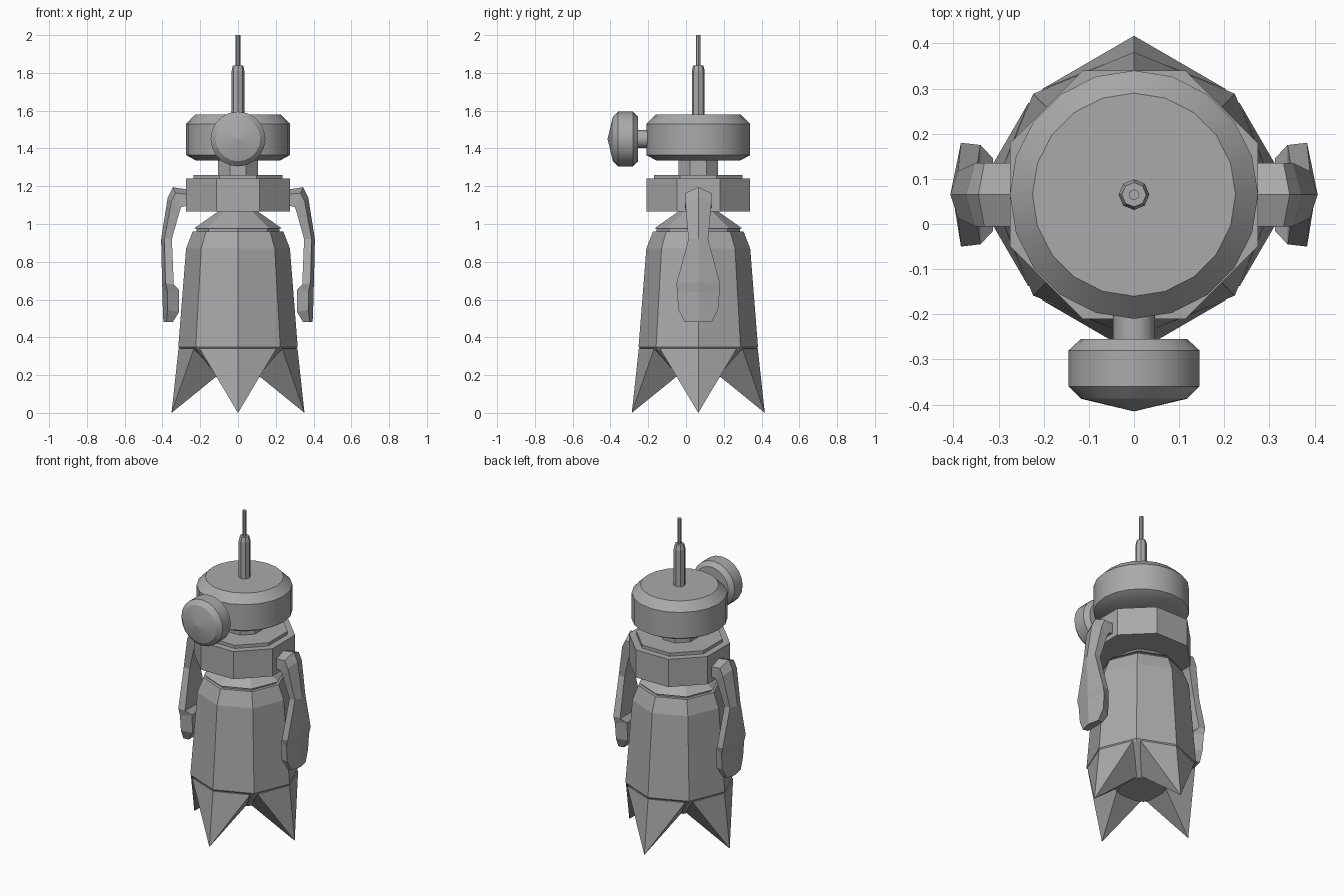
import bpy, bmesh, math
from mathutils import Matrix, Vector

cube = bpy.data.objects.get("Cube")
if cube:
    bpy.data.objects.remove(cube)

AXIS_Y = 0.065  # the body axis sits behind the centre because of the eye
CENTRE = Vector((0, AXIS_Y, 0))

grey = bpy.data.materials.new("plain_grey")
grey.use_nodes = True
COLOUR = (0.4, 0.4, 0.4, 1)
grey.diffuse_color = COLOUR
grey.node_tree.nodes["Principled BSDF"].inputs["Base Color"].default_value = COLOUR


def finish(name, bm, smooth=False):
    bmesh.ops.recalc_face_normals(bm, faces=bm.faces)
    mesh = bpy.data.meshes.new(name)
    bm.to_mesh(mesh)
    bm.free()
    mesh.materials.append(grey)
    ob = bpy.data.objects.new(name, mesh)
    bpy.context.collection.objects.link(ob)
    if smooth:
        bpy.ops.object.select_all(action="DESELECT")
        ob.select_set(True)
        bpy.context.view_layer.objects.active = ob
        bpy.ops.object.shade_smooth_by_angle(angle=math.radians(30))
    return ob


def loft(bm, rings):
    """Bridge equal rings of points and cap both ends."""
    rows = [[bm.verts.new(p) for p in ring] for ring in rings]
    n = len(rows[0])
    for a, b in zip(rows, rows[1:]):
        for i in range(n):
            j = (i + 1) % n
            bm.faces.new((a[i], a[j], b[j], b[i]))
    bm.faces.new(rows[0])
    bm.faces.new(rows[-1])


def turned(name, profile, sides, flat_front=False, smooth=False, place=None):
    """Turn a (radius, height) profile; flat_front treats radius as apothem."""
    place = place or Matrix.Translation(CENTRE)
    turn = math.pi / sides if flat_front else 0
    grow = 1 / math.cos(turn)
    rings = []
    for r, z in profile:
        angles = [turn + math.tau * i / sides for i in range(sides)]
        rings.append([place @ Vector((r * grow * math.cos(a), r * grow * math.sin(a), z))
                      for a in angles])
    bm = bmesh.new()
    loft(bm, rings)
    return finish(name, bm, smooth)


# Eight-sided body, with its sunken underside and grooved shoulder
turned("body", [(0.14, 0.19), (0.305, 0.335), (0.316, 0.35), (0.275, 0.87),
                (0.24, 0.96), (0.22, 0.96), (0.22, 0.975)], 8)
turned("shoulder_cone", [(0.235, 0.975), (0.1, 1.07)], 8)

# Chest collar and neck
turned("collar", [(0.275, 1.065), (0.275, 1.24), (0.235, 1.24), (0.235, 1.26)], 8, True)
turned("neck", [(0.105, 1.25), (0.105, 1.35)], 8, True)

# Round head and antenna
turned("head", [(0.22, 1.335), (0.275, 1.365), (0.275, 1.53), (0.225, 1.58)], 20, smooth=True)
turned("antenna_base", [(0.034, 1.57), (0.034, 1.81), (0.027, 1.84)], 8)
turned("antenna_rod", [(0.012, 1.83), (0.012, 2.0)], 8)

# Round eye on a stem, pointing forward
forward = Matrix.Translation((0, 0, 1.45)) @ Matrix.Rotation(math.pi / 2, 4, "X")
turned("eye_stem", [(0.047, 0.18), (0.047, 0.27)], 16, smooth=True, place=forward)
turned("eye", [(0.118, 0.255), (0.145, 0.28), (0.145, 0.36), (0.118, 0.387),
               (0.001, 0.415)], 20, smooth=True, place=forward)


# Four pointed legs hanging from the rim
def polar(r, angle, z):
    return CENTRE + Vector((r * math.cos(angle), r * math.sin(angle), z))


for k, side in enumerate(("left", "back", "right", "front")):
    a = k * math.pi / 2
    spread = math.radians(41)
    points = [polar(0.352, a, 0), polar(0.315, a, 0.34), polar(0.135, a, 0.19)]
    for s in (-spread, spread):
        points += [polar(0.31, a + s, 0.34), polar(0.14, a + s, 0.2)]
    bm = bmesh.new()
    verts = [bm.verts.new(p) for p in points]
    bmesh.ops.convex_hull(bm, input=verts)
    bmesh.ops.dissolve_limit(bm, angle_limit=0.02, verts=bm.verts, edges=bm.edges)
    finish(side + "_leg", bm)

# Arms: each section is outer (x, z), inner (x, z), half width, inner half width
SECTIONS = [
    ((0.25, 1.18), (0.25, 1.10), 0.07, 0.07),
    ((0.345, 1.195), (0.30, 1.09), 0.07, 0.07),
    ((0.372, 1.14), (0.308, 1.07), 0.07, 0.065),
    ((0.407, 0.92), (0.35, 0.92), 0.052, 0.05),
    ((0.402, 0.69), (0.34, 0.68), 0.115, 0.11),
    ((0.40, 0.64), (0.312, 0.65), 0.113, 0.08),
    ((0.398, 0.55), (0.312, 0.535), 0.105, 0.075),
    ((0.395, 0.48), (0.345, 0.48), 0.07, 0.065),
]
for side, sign in (("left", 1), ("right", -1)):
    rings = []
    for outer, inner, half, inner_half in SECTIONS:
        o = Vector((sign * outer[0], AXIS_Y, outer[1]))
        i = Vector((sign * inner[0], AXIS_Y, inner[1]))
        edge = o.lerp(i, 0.3)
        w, v = Vector((0, half, 0)), Vector((0, inner_half, 0))
        rings.append([o, edge + w, i + v, i - v, edge - w])
    bm = bmesh.new()
    loft(bm, rings)
    finish(side + "_arm", bm)
